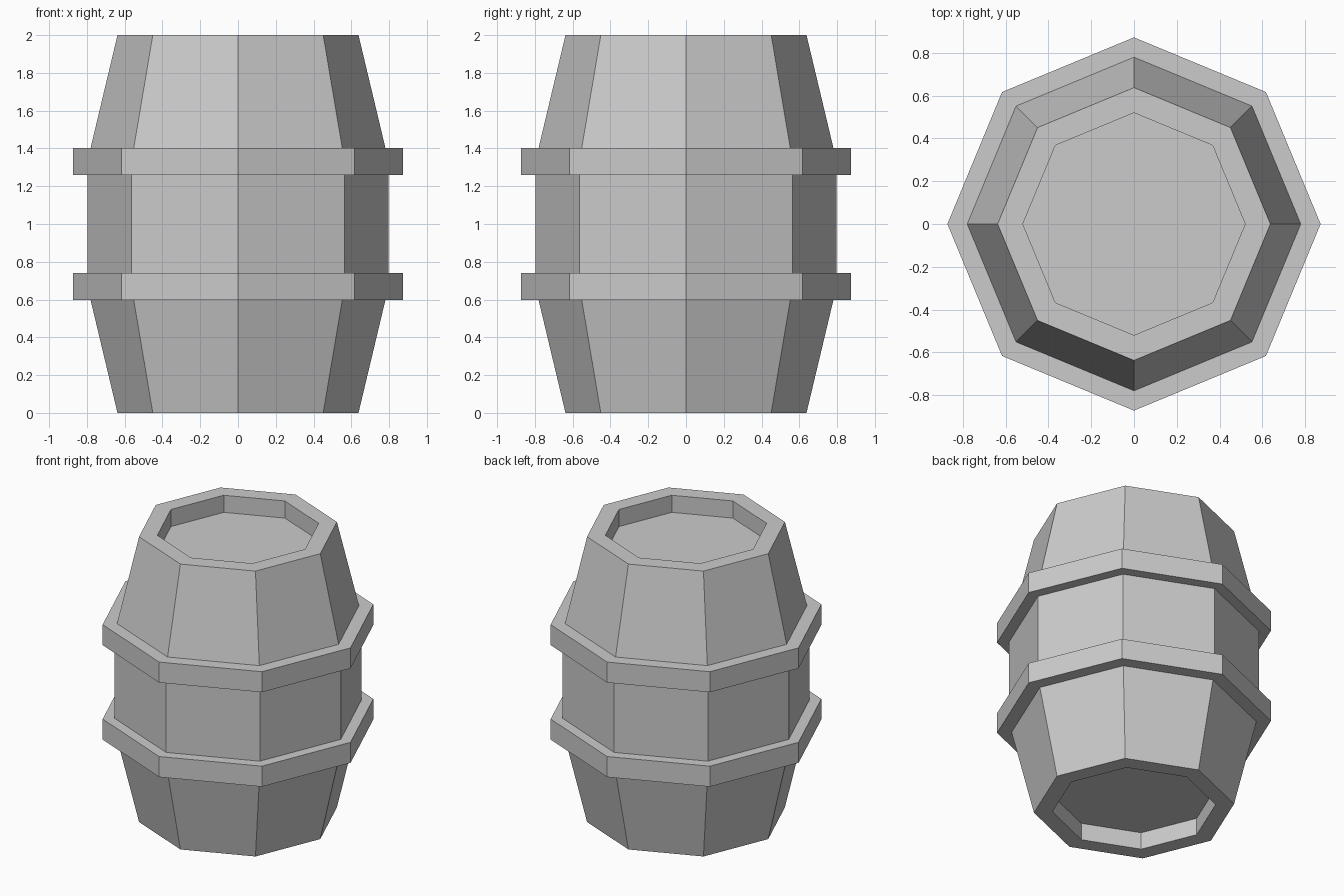
import bpy, bmesh
from math import cos, sin, tau

if "Cube" in bpy.data.objects:
    bpy.data.objects.remove(bpy.data.objects["Cube"])

SIDES = 8


def lathe(name, profile, closed=False):
    """Revolve (radius, z) points into an eight-sided flat-faced part."""
    bm = bmesh.new()
    rings = [[bm.verts.new((r * cos(tau * i / SIDES), r * sin(tau * i / SIDES), z))
              for i in range(SIDES)] for r, z in profile]
    pairs = list(zip(rings, rings[1:]))
    if closed:
        pairs.append((rings[-1], rings[0]))
    else:
        bm.faces.new(rings[0])
        bm.faces.new(rings[-1])
    for a, b in pairs:
        for i in range(SIDES):
            j = (i + 1) % SIDES
            bm.faces.new((a[i], a[j], b[j], b[i]))
    bmesh.ops.recalc_face_normals(bm, faces=bm.faces)
    mesh = bpy.data.meshes.new(name)
    bm.to_mesh(mesh)
    bm.free()
    obj = bpy.data.objects.new(name, mesh)
    bpy.context.collection.objects.link(obj)
    return obj


# Barrel body: recessed lids at both ends, bulging middle
lower = [(0.52, 0.12), (0.52, 0.0), (0.638, 0.0), (0.797, 0.667)]
upper = [(r, 2.0 - z) for r, z in reversed(lower)]
lathe("barrel_body", lower + upper)

# Two hoops around the body
for name, z0, z1 in (("lower_hoop", 0.597, 0.741), ("upper_hoop", 1.259, 1.403)):
    lathe(name, [(0.77, z0), (0.873, z0), (0.873, z1), (0.77, z1)], closed=True)
